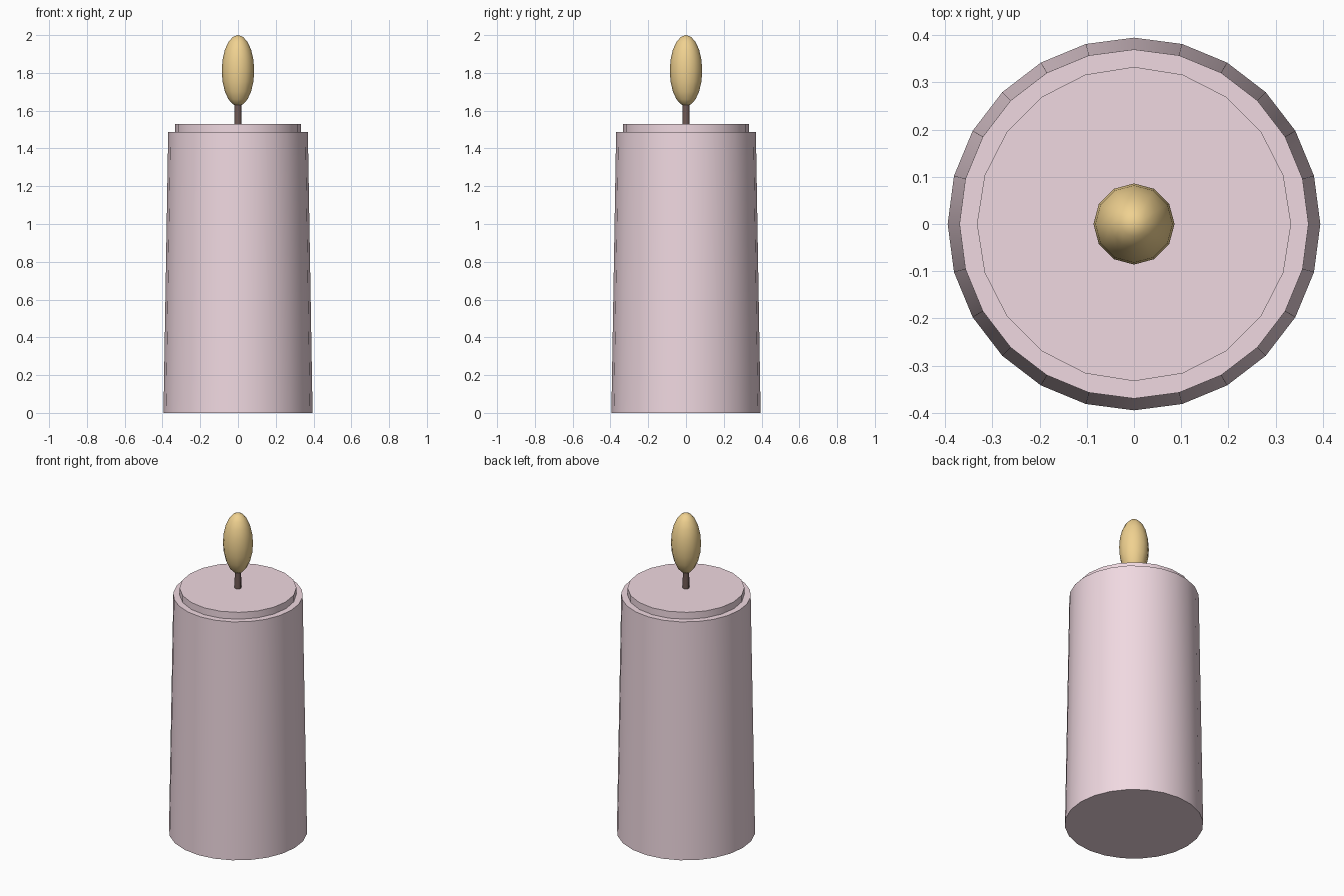
import bpy
import math

if "Cube" in bpy.data.objects:
    bpy.data.objects.remove(bpy.data.objects["Cube"])


def material(name, rgb):
    mat = bpy.data.materials.new(name)
    mat.diffuse_color = (*rgb, 1.0)
    mat.use_nodes = True
    mat.node_tree.nodes["Principled BSDF"].inputs["Base Color"].default_value = mat.diffuse_color
    return mat


def finish(name, mat):
    obj = bpy.context.object
    obj.name = name
    obj.data.materials.append(mat)
    bpy.ops.object.shade_smooth_by_angle(angle=math.radians(50))
    return obj


def column(name, sides, r_bottom, r_top, z0, z1, mat):
    bpy.ops.mesh.primitive_cone_add(vertices=sides, radius1=r_bottom, radius2=r_top,
                                    depth=z1 - z0, location=(0, 0, (z0 + z1) / 2))
    return finish(name, mat)


wax = material("wax", (0.87, 0.69, 0.75))
char = material("char", (0.16, 0.10, 0.09))
glow = material("glow", (0.87, 0.64, 0.28))

# Tapered wax body and raised top disc
column("candle_body", 24, 0.395, 0.37, 0.0, 1.487, wax)
column("wax_top", 20, 0.333, 0.333, 1.45, 1.53, wax)

# Wick running up into the flame
column("wick", 8, 0.02, 0.018, 1.50, 1.66, char)

# Stretched sphere flame
bpy.ops.mesh.primitive_uv_sphere_add(segments=12, ring_count=10, radius=1,
                                     location=(0, 0, 1.812))
flame = bpy.context.object
flame.scale = (0.086, 0.086, 0.188)
bpy.ops.object.transform_apply(location=False, rotation=False, scale=True)
finish("flame", glow)
